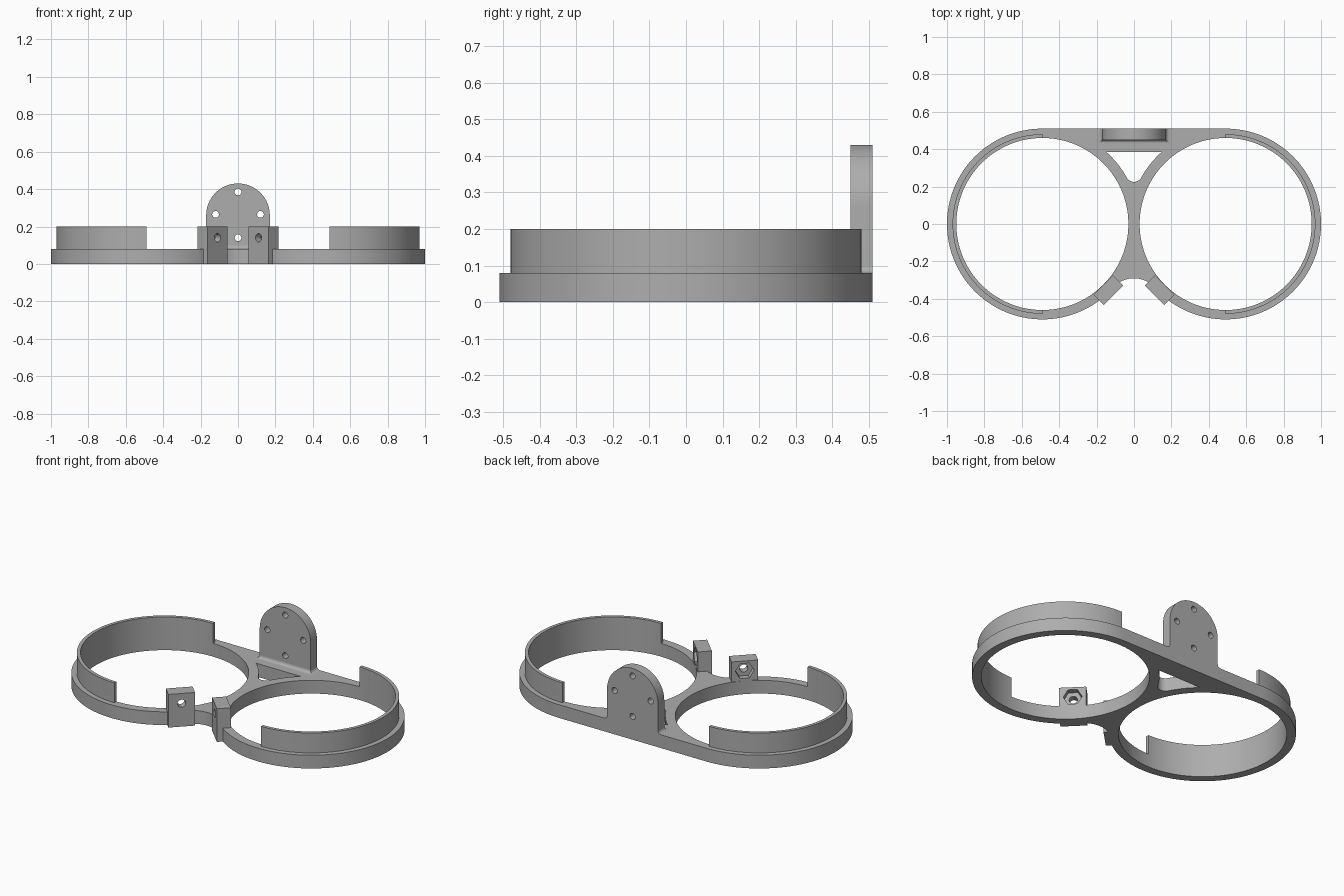
import bpy, bmesh
from math import sin, cos, radians, degrees, atan2, pi
from mathutils import Matrix

cube = bpy.data.objects.get("Cube")
if cube:
    bpy.data.objects.remove(cube)

grey = bpy.data.materials.new("mid grey plastic")
grey.use_nodes = True
tone = (0.42, 0.42, 0.42, 1)
grey.diffuse_color = tone
grey.node_tree.nodes["Principled BSDF"].inputs["Base Color"].default_value = tone

RING_X, OUTER, INNER, WALL = 0.49, 0.51, 0.46, 0.48
BASE_H, TOP = 0.08, 0.2


def arc(cx, cy, r, a0, a1, n):
    """Points on an arc, angles in degrees, both ends included."""
    steps = [radians(a0 + (a1 - a0) * i / n) for i in range(n + 1)]
    return [(cx + r * cos(a), cy + r * sin(a)) for a in steps]


def circle(cx, cy, r, n=32):
    return arc(cx, cy, r, 0, 360, n)[:-1]


def finish(name, mesh, matrix=None):
    obj = bpy.data.objects.new(name, mesh)
    bpy.context.collection.objects.link(obj)
    if matrix:
        obj.matrix_world = matrix
    mesh.materials.clear()
    mesh.materials.append(grey)
    bpy.ops.object.select_all(action='DESELECT')
    obj.select_set(True)
    bpy.context.view_layer.objects.active = obj
    bpy.ops.object.shade_smooth_by_angle(angle=radians(30))
    return obj


def prism(name, loops, depth, matrix):
    """Extrude an outline with holes, centred on its local z."""
    curve = bpy.data.curves.new(name, 'CURVE')
    curve.dimensions = '2D'
    curve.fill_mode = 'BOTH'
    curve.extrude = depth / 2
    for loop in loops:
        spline = curve.splines.new('POLY')
        spline.points.add(len(loop) - 1)
        for p, (x, y) in zip(spline.points, loop):
            p.co = (x, y, 0, 1)
        spline.use_cyclic_u = True
    temp = bpy.data.objects.new("temp", curve)
    bpy.context.collection.objects.link(temp)
    graph = bpy.context.evaluated_depsgraph_get()
    mesh = bpy.data.meshes.new_from_object(temp.evaluated_get(graph))
    bpy.data.objects.remove(temp)
    bpy.data.curves.remove(curve)
    bm = bmesh.new()
    bm.from_mesh(mesh)
    bmesh.ops.remove_doubles(bm, verts=bm.verts, dist=0.0001)
    bmesh.ops.recalc_face_normals(bm, faces=bm.faces)
    bm.to_mesh(mesh)
    bm.free()
    return finish(name, mesh, matrix)


def blend(edge_r, y, side):
    """Centre, radius and contact angle of an arc touching both rings at height y."""
    r = (RING_X ** 2 + y * y - edge_r ** 2) / (2 * (edge_r - side * y))
    yc = y + side * r
    return yc, r, degrees(atan2(yc, RING_X))


# Base frame: twin rings, straight back edge, blended front web and a window
fy, fr, fa = blend(OUTER, -0.29, -1)
outline = arc(RING_X, 0, OUTER, -180 - fa, 90, 96)
outline += arc(-RING_X, 0, OUTER, 90, 360 + fa, 96)
outline += arc(0, fy, fr, 180 + fa, -fa, 16)[1:-1]

wy, wr, wa = blend(0.515, 0.225, 1)
top_angle = degrees(atan2(0.385, (0.515 ** 2 - 0.385 ** 2) ** 0.5))
window = arc(RING_X, 0, 0.515, 180 - wa, 180 - top_angle, 12)
window += arc(-RING_X, 0, 0.515, top_angle, wa, 12)
window += arc(0, wy, wr, 180 + wa, 360 - wa, 12)[1:-1]

bores = [circle(s * RING_X, 0, INNER, 128) for s in (-1, 1)]
prism("base_frame", [outline, window] + bores, BASE_H,
      Matrix.Translation((0, 0, BASE_H / 2)))

upright = Matrix.Rotation(pi / 2, 4, 'X')
for side, word in ((1, "left"), (-1, "right")):
    # Raised half-ring wall on the outer side
    mid = 0 if side > 0 else 180
    wall = arc(side * RING_X, 0, WALL, mid - 90, mid + 90, 64)
    wall += arc(side * RING_X, 0, INNER, mid + 90, mid - 90, 64)
    prism(word + "_wall", [wall], TOP - BASE_H,
          Matrix.Translation((0, 0, (TOP + BASE_H) / 2)))

    # Screw block: bolt hole outside, hexagonal nut pocket inside
    w = 0.074
    square = [(-w, 0), (w, 0), (w, TOP), (-w, TOP)]
    layers = (("nut_pocket", INNER, 0.035, circle(0, 0.14, 0.052, 6)),
              ("bolt_block", INNER + 0.035, 0.043, circle(0, 0.14, 0.023, 24)))
    turn = Matrix.Rotation(-side * pi / 4, 4, 'Z')
    for part, start, thick, hole in layers:
        place = (Matrix.Translation((side * RING_X, 0, 0)) @ turn
                 @ Matrix.Translation((0, -start - thick / 2, 0)) @ upright)
        prism(word + "_" + part, [square, hole], thick, place)

# Upright mounting plate with rounded top and four holes
LUG = 0.17
plate = [(-LUG, 0), (LUG, 0)] + arc(0, 0.26, LUG, 0, 180, 48)
holes = [circle(x, z, 0.018, 24)
         for x, z in ((0, 0.385), (-0.12, 0.265), (0.12, 0.265), (0, 0.14))]
prism("mounting_plate", [plate] + holes, 0.06,
      Matrix.Translation((0, 0.48, 0)) @ upright)

# Concave fillet round the foot of the plate
bm = bmesh.new()
rad, steps, rows = 0.02, 8, []
for i in range(steps + 1):
    t = pi / 2 * i / steps
    d, z = rad * (1 - sin(t)), BASE_H + rad * (1 - cos(t))
    x, y = LUG + d, 0.45 - d
    rows.append([bm.verts.new((px, py, z)) for px, py in
                 ((-x, OUTER), (-x, y), (x, y), (x, OUTER))])
for low, high in zip(rows, rows[1:]):
    for i in range(4):
        j = (i + 1) % 4
        bm.faces.new((low[i], low[j], high[j], high[i]))
bmesh.ops.recalc_face_normals(bm, faces=bm.faces)
foot = bpy.data.meshes.new("plate_fillet")
bm.to_mesh(foot)
bm.free()
finish("plate_fillet", foot)
